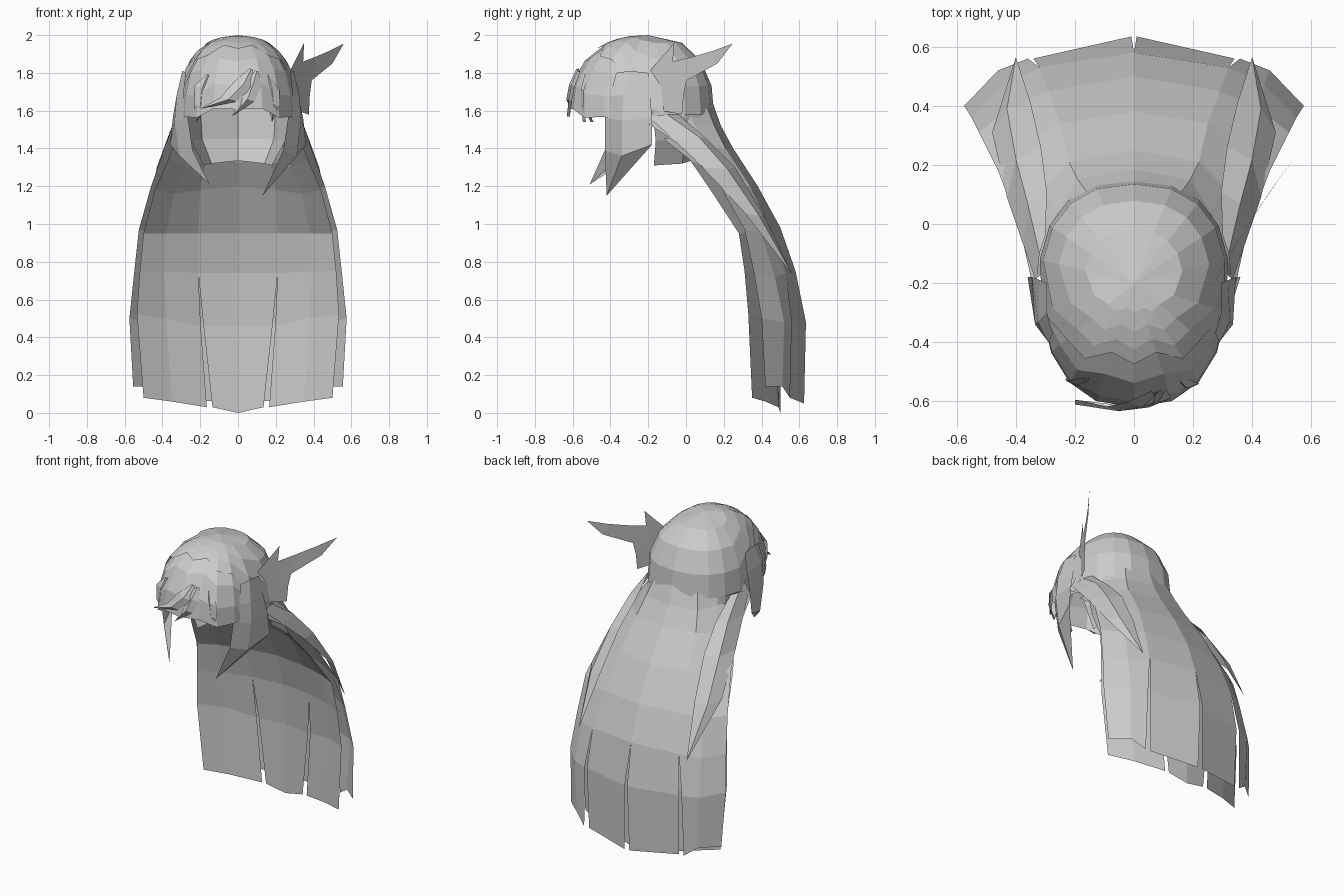
import bpy
import bmesh
from math import sin, cos, radians, copysign
from mathutils import Vector

default_cube = bpy.data.objects.get("Cube")
if default_cube:
    bpy.data.objects.remove(default_cube)

hair = bpy.data.materials.new("hair grey")
hair.use_nodes = True
hair_color = (0.6, 0.6, 0.6, 1)
hair.diffuse_color = hair_color
hair.node_tree.nodes["Principled BSDF"].inputs["Base Color"].default_value = hair_color


def finish(name, bm):
    """Weld tips, drop empty faces and make a flat shaded object."""
    bmesh.ops.remove_doubles(bm, verts=bm.verts, dist=0.0005)
    mesh = bpy.data.meshes.new(name)
    bm.to_mesh(mesh)
    bm.free()
    mesh.materials.append(hair)
    obj = bpy.data.objects.new(name, mesh)
    bpy.context.collection.objects.link(obj)


def loft(name, rows, slits=(), slit_row=99, gap=0.012):
    """Skin a grid of points; slit columns open downward from slit_row."""
    bm = bmesh.new()
    verts = {}
    last = len(rows) - 1

    def vert(r, c, side):
        split = c in slits and r > slit_row
        key = (r, c, side if split else 0)
        if key not in verts:
            p = Vector(rows[r][c])
            if split:
                p.x += side * gap * (r - slit_row) / (last - slit_row)
            verts[key] = bm.verts.new(p)
        return verts[key]

    for r in range(last):
        for c in range(len(rows[0]) - 1):
            bm.faces.new((vert(r, c, 1), vert(r, c + 1, -1),
                          vert(r + 1, c + 1, -1), vert(r + 1, c, 1)))
    finish(name, bm)


def flip(rows):
    """Reflect rows across the middle, keeping the faces outward."""
    return [[(-x, y, z) for x, y, z in reversed(row)] for row in rows]


def both(half):
    """Complete rows that run from the centre to the left edge."""
    return [m[:-1] + list(row) for m, row in zip(flip(half), half)]


def full(v):
    """Swell a sine or cosine so the rounded form becomes slightly boxy."""
    return copysign(abs(v) ** 0.84, v)


def dome(az, el, s=1.0):
    """Point on the skull; azimuth 0 is the front, below the equator it drops straight."""
    a, e = radians(az), radians(el)
    ring = full(cos(max(e, 0))) * s
    depth = 0.425 if cos(a) > 0 else 0.345
    return (-0.32 * ring * full(sin(a)), -0.2 - depth * ring * full(cos(a)),
            1.62 + 0.38 * sin(e))


# Crown and the fringe layer below it share one set of columns
STEP = 20
columns = []
for k in range(360 // STEP + 1):
    f = max(cos(radians(k * STEP)), 0)
    zig = k % 2 if f > 0.3 else 0
    crown_edge = -6 + 60 * f ** 0.6 + 7 * zig
    fringe_edge = -2 - 14 * (1 - f) ** 0.5 + 4 * zig
    columns.append((k * STEP, crown_edge, fringe_edge))

loft("crown_layer", [[dome(az, 90 + (edge - 90) * t, 1.01) for az, edge, _ in columns]
                     for t in (0, 0.28, 0.52, 0.76, 1)])
loft("fringe_layer", [[dome(az, edge + 8 + (low - edge - 8) * t, 0.99) for az, edge, low in columns]
                      for t in (0, 0.35, 0.7, 1)])

# Outer back hair
outer = [
    [(0, .135, 1.66), (.15, .095, 1.66), (.24, 0, 1.66), (.315, -.17, 1.62)],
    [(0, .185, 1.52), (.19, .15, 1.52), (.26, .04, 1.53), (.345, -.2, 1.53)],
    [(0, .25, 1.4), (.22, .21, 1.4), (.31, .12, 1.39), (.385, -.02, 1.41)],
    [(0, .38, 1.2), (.25, .34, 1.2), (.37, .28, 1.17), (.46, .18, 1.2)],
    [(0, .5, .98), (.29, .45, .97), (.41, .4, .95), (.525, .31, .97)],
    [(0, .58, .75), (.32, .53, .74), (.44, .47, .72), (.55, .36, .74)],
    [(0, .635, .48), (.35, .56, .48), (.46, .52, .48), (.575, .4, .5)],
    [(0, .625, .05), (.35, .55, .08), (.45, .51, .14), (.555, .42, .14)],
]
loft("outer_back_hair", both(outer), slits=(2, 3, 4), slit_row=5, gap=0.018)

# Inner back hair
inner = [
    [(0, .16, 1.5), (.12, .13, 1.5), (.2, .06, 1.5), (.33, -.12, 1.45)],
    [(0, .2, 1.33), (.17, .17, 1.33), (.28, .1, 1.3), (.37, .02, 1.34)],
    [(0, .29, 1.2), (.2, .26, 1.18), (.34, .2, 1.16), (.44, .13, 1.18)],
    [(0, .42, .95), (.21, .39, .95), (.38, .34, .95), (.5, .28, .95)],
    [(0, .47, .74), (.21, .45, .74), (.39, .38, .75), (.52, .31, .75)],
    [(0, .5, .46), (.19, .48, .46), (.38, .42, .5), (.535, .33, .52)],
    [(0, .5, 0), (.15, .49, .03), (.35, .42, .06), (.5, .35, .08)],
]
loft("inner_back_hair", both(inner), slits=(2, 4), slit_row=4, gap=0.015)

# Nape hair under the skull, curling forward
nape = [
    [(0, .11, 1.64), (.2, .03, 1.64), (.3, -.18, 1.62)],
    [(0, .11, 1.45), (.19, 0, 1.45), (.25, -.16, 1.44)],
    [(0, .03, 1.335), (.14, -.02, 1.32), (.18, -.17, 1.31)],
]
loft("nape_hair", both(nape))

# Long strands lying over the back hair
strand = [
    [(.3, -.04, 1.58), (.32, -.1, 1.58), (.33, -.2, 1.57)],
    [(.295, .11, 1.45), (.36, .07, 1.46), (.375, -.07, 1.45)],
    [(.315, .26, 1.3), (.4, .22, 1.29), (.43, .09, 1.3)],
    [(.35, .41, 1.05), (.43, .39, 1.04), (.48, .31, 1.06)],
    [(.4, .565, .73)] * 3,
]
loft("left_back_strand", strand)
loft("right_back_strand", flip(strand))


# Face framing locks, tapering to a point
def lock(tip):
    return [
        [(.295, -.2, 1.8), (.295, -.3, 1.81), (.275, -.37, 1.8)],
        [(.318, -.19, 1.68), (.325, -.33, 1.68), (.29, -.4, 1.68)],
        [(.345, -.18, 1.56), (.335, -.34, 1.55), (.265, -.43, 1.56)],
        [(.36, -.18, 1.42), (.31, -.34, 1.36), (.24, -.43, 1.39)],
        [tip] * 3,
    ]


loft("left_face_lock", lock((.13, -.42, 1.15)))
loft("right_face_lock", flip(lock((.15, -.51, 1.21))))


# Fringe strands: a width profile swept down the forehead
def fringe(name, path, width):
    rows = []
    for (x, y, z), w in zip(path, (0.2, 1, 0.8, 0)):
        w *= width
        rows.append([(x + w, y + 0.01, z - w * 0.3), (x, y - 0.006, z),
                     (x - w, y + 0.01, z + w * 0.3)])
    loft(name, rows)


fringe("swept_fringe", [(.07, -.575, 1.82), (.03, -.612, 1.74), (-.05, -.628, 1.66), (-.2, -.605, 1.61)], .05)
fringe("middle_fringe", [(.1, -.57, 1.81), (.08, -.6, 1.74), (.05, -.615, 1.66), (-.03, -.625, 1.57)], .045)
fringe("left_fringe", [(.16, -.53, 1.79), (.18, -.55, 1.72), (.19, -.55, 1.63), (.18, -.54, 1.54)], .04)
fringe("right_fringe", [(-.16, -.53, 1.79), (-.19, -.54, 1.72), (-.2, -.54, 1.62), (-.22, -.5, 1.54)], .04)


# Feathered tuft on the left side of the head, one thin bent plate
def tuft_point(x, z):
    return (x, -0.2 + 1.8 * (x - 0.27) - 0.9 * (x - 0.27) ** 2, z)


tuft = [
    [(.27, 1.8), (.29, 1.68), (.31, 1.6)],
    [(.35, 1.96), (.33, 1.72), (.375, 1.58)],
    [(.345, 1.86), (.36, 1.76), (.38, 1.68)],
    [(.41, 1.885), (.4, 1.82), (.39, 1.76)],
    [(.48, 1.915), (.485, 1.88), (.5, 1.85)],
    [(.56, 1.955)] * 3,
]
loft("side_tuft", [[tuft_point(x, z) for x, z in row] for row in tuft])
